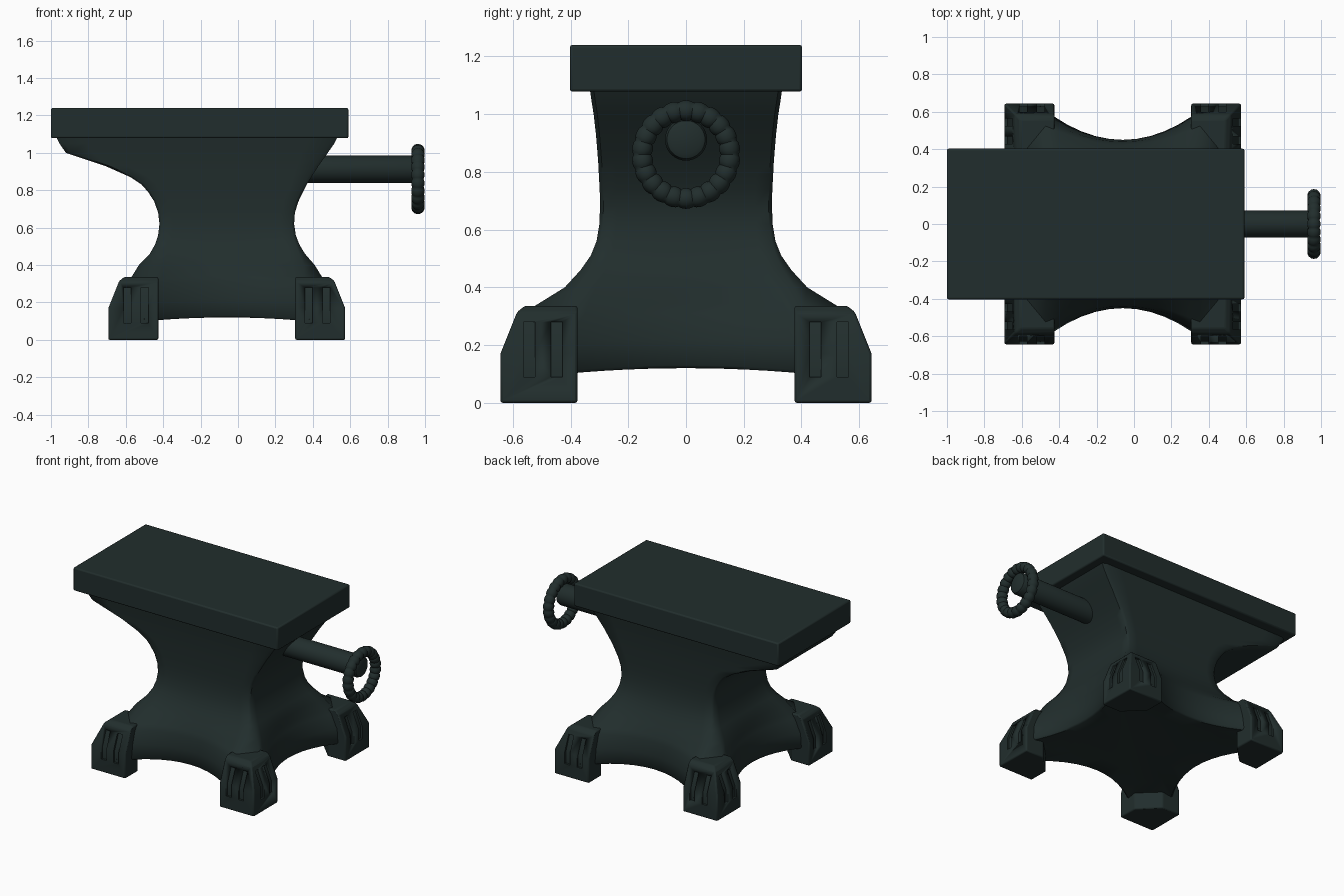
import bpy, bmesh
from math import sin, cos, pi

default = bpy.data.objects.get("Cube")
if default:
    bpy.data.objects.remove(default, do_unlink=True)

iron = bpy.data.materials.new("dark iron")
iron.use_nodes = True
IRON = (0.0155, 0.027, 0.026, 1)
iron.diffuse_color = IRON
iron.node_tree.nodes["Principled BSDF"].inputs["Base Color"].default_value = IRON
MID = -0.06  # centre of the stand along x


def make(name, bm, angle=35, bevel=0):
    bmesh.ops.recalc_face_normals(bm, faces=bm.faces)
    mesh = bpy.data.meshes.new(name)
    bm.to_mesh(mesh)
    bm.free()
    mesh.materials.append(iron)
    ob = bpy.data.objects.new(name, mesh)
    bpy.context.collection.objects.link(ob)
    bpy.ops.object.select_all(action='DESELECT')
    ob.select_set(True)
    bpy.context.view_layer.objects.active = ob
    if bevel:
        mod = ob.modifiers.new("soft edges", 'BEVEL')
        mod.width, mod.segments, mod.limit_method = bevel, 2, 'ANGLE'
    bpy.ops.object.shade_smooth_by_angle(angle=angle * pi / 180)
    return ob


def loft(bm, rings, caps=True, closed=False):
    """Skin a list of equally long point loops."""
    loops = [[bm.verts.new(p) for p in ring] for ring in rings]
    pairs = list(zip(loops, loops[1:]))
    if closed:
        pairs.append((loops[-1], loops[0]))
    for a, b in pairs:
        for i in range(len(a)):
            j = (i + 1) % len(a)
            bm.faces.new((a[i], a[j], b[j], b[i]))
    if caps:
        bm.faces.new(loops[0])
        bm.faces.new(loops[-1])


def section(z, x0, x1, hy, flare_x=0, flare_y=0, sag=0):
    """Rectangle with clipped corners; each side flares out towards its ends."""
    cx, hx = (x0 + x1) / 2, (x1 - x0) / 2
    points = []
    for side in range(4):
        for i in range(13):
            t = i / 6 - 1
            dx, dy = hx + flare_x * t * t, hy + flare_y * t * t
            ex, ey = 0.96 * t * hx, 0.96 * t * hy
            x, y = ((dx, ey), (-ex, dy), (-dx, -ey), (ex, -dy))[side]
            points.append((cx + x, y, z - sag * t * t))
    return points


# Waisted body, from the flat underside over the skirt up to the slab
bm = bmesh.new()
loft(bm, [section(*row) for row in (
    (0.13, -0.38, 0.26, 0.32, 0.08, 0.09),
    (0.12, -0.51, 0.39, 0.44, 0.14, 0.17, 0.02),
    (0.13, -0.52, 0.40, 0.45, 0.15, 0.18, 0.02),
    (0.22, -0.52, 0.40, 0.45, 0.14, 0.16, 0.01),
    (0.31, -0.505, 0.385, 0.44, 0.10, 0.125, 0.01),
    (0.345, -0.49, 0.37, 0.425, 0.08, 0.10, 0.01),
    (0.40, -0.49, 0.37, 0.39, 0.04, 0.03),
    (0.46, -0.457, 0.343, 0.35, 0.015, 0.015),
    (0.51, -0.438, 0.323, 0.325, 0.005, 0.005),
    (0.56, -0.427, 0.309, 0.31),
    (0.62, -0.42, 0.30, 0.30),
    (0.68, -0.427, 0.304, 0.298),
    (0.74, -0.448, 0.323, 0.299),
    (0.79, -0.48, 0.347, 0.302),
    (0.83, -0.515, 0.367, 0.304),
    (0.87, -0.575, 0.392, 0.307),
    (0.93, -0.71, 0.43, 0.312),
    (1.00, -0.92, 0.48, 0.32),
    (1.05, -0.955, 0.515, 0.328),
    (1.10, -0.98, 0.54, 0.335))])
make("body", bm, 50)

# Flat working slab
bm = bmesh.new()
bmesh.ops.create_cube(bm, size=1)
bmesh.ops.scale(bm, vec=(1.59, 0.805, 0.162), verts=bm.verts)
bmesh.ops.translate(bm, vec=(-0.205, 0, 1.159), verts=bm.verts)
make("top_slab", bm, 30, 0.009)

# Paw feet, sloped outwards, with two claw slots on each outer face
FOOTPRINT = ((0, 0), (-0.267, 0), (-0.267, -0.14), (-0.14, -0.267), (0, -0.267))
SLOPE = ((0, 0), (0.17, 0), (0.315, 0.058), (0.336, 0.085))
SLOT = ((-0.014, 0.09), (0.05, 0.09), (0.05, 0.28), (-0.058, 0.28), (-0.014, 0.17))


def corner(sx, sy, u, v, z):
    return (MID + sx * (0.633 + u), sy * (0.643 + v), z)


for side, sx in (("left", 1), ("right", -1)):
    for end, sy in (("front", -1), ("back", 1)):
        bm = bmesh.new()
        loft(bm, [[corner(sx, sy, min(u, -d), min(v, -d), z) for u, v in FOOTPRINT]
                  for z, d in SLOPE])
        foot = make(f"{end}_{side}_foot", bm, 30, 0.008)

        bm = bmesh.new()
        for a, b in ((-0.12, -0.08), (-0.215, -0.175)):
            loft(bm, [[corner(sx, sy, s, o, z) for o, z in SLOT] for s in (a, b)])
            loft(bm, [[corner(sx, sy, o, s, z) for o, z in SLOT] for s in (a, b)])
        cutter = make("slot_cutter", bm)
        cutter.hide_render = True

        bpy.context.view_layer.objects.active = foot
        cut = foot.modifiers.new("slots", 'BOOLEAN')
        cut.object, cut.operation, cut.solver = cutter, 'DIFFERENCE', 'EXACT'
        for mod in [m.name for m in foot.modifiers]:
            bpy.ops.object.modifier_apply(modifier=mod)
        bpy.data.objects.remove(cutter, do_unlink=True)

# Round bar with a softened end
bm = bmesh.new()
loft(bm, [[(x, r * cos(2 * pi * i / 32), 0.912 + r * sin(2 * pi * i / 32))
           for i in range(32)]
          for x, r in ((0.25, 0.073), (0.945, 0.073), (0.962, 0.066), (0.97, 0.05))])
make("bar", bm, 40)

# Beaded ring hanging on the bar
BEADS, STEPS = 22, 6
bm = bmesh.new()
rings = []
for k in range(BEADS * STEPS):
    a = 2 * pi * k / (BEADS * STEPS)
    tube = 0.030 + 0.006 * abs(sin(a * BEADS / 2)) ** 0.6
    loop = []
    for i in range(14):
        b = 2 * pi * i / 14
        r = 0.152 + tube * cos(b)
        loop.append((0.962 + tube * sin(b), r * cos(a), 0.86 + r * sin(a)))
    rings.append(loop)
loft(bm, rings, caps=False, closed=True)
make("beaded_ring", bm, 50)
